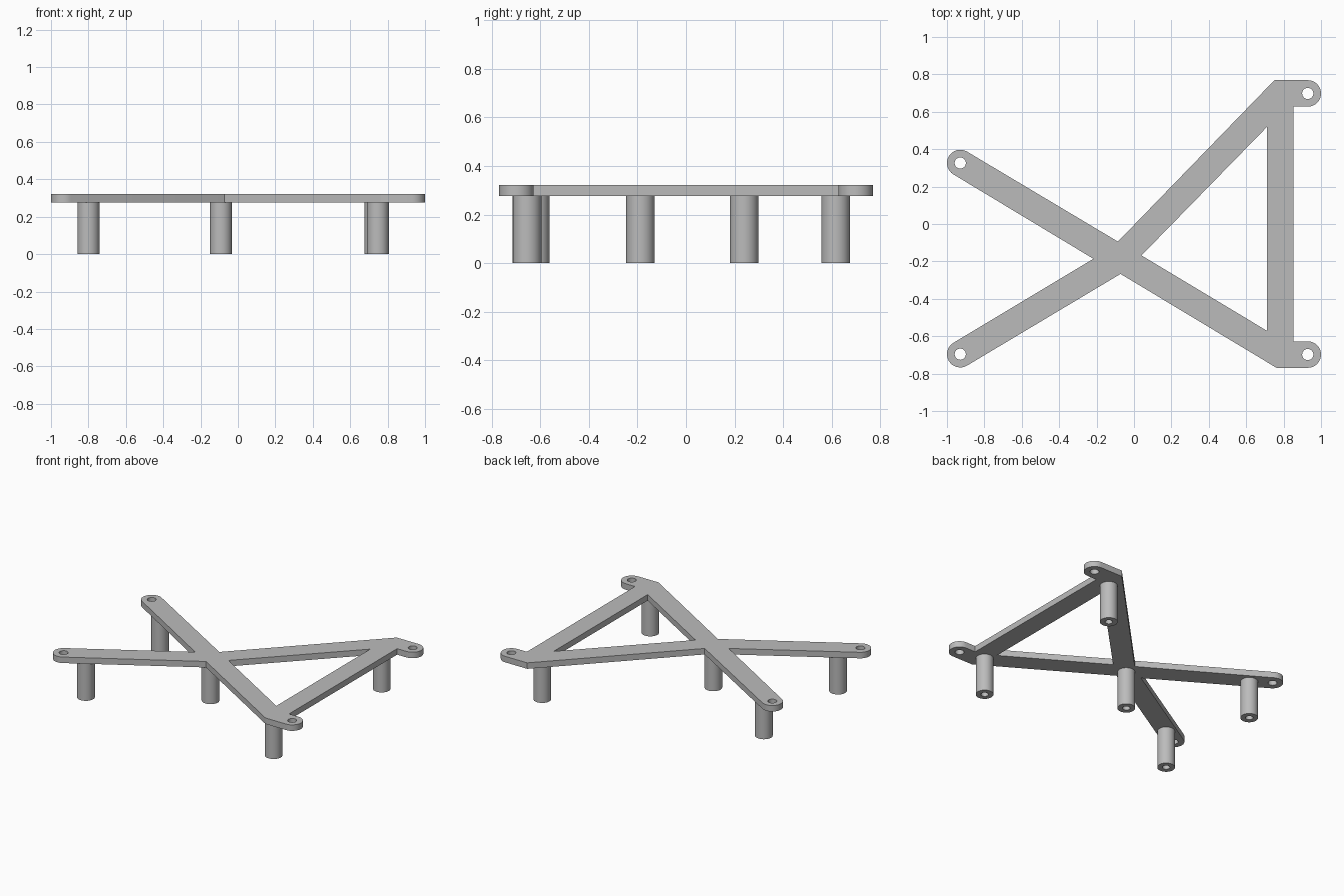
import bpy, bmesh
from math import sin, cos, radians, pi

if "Cube" in bpy.data.objects:
    bpy.data.objects.remove(bpy.data.objects["Cube"])

PLATE_BOTTOM, PLATE_TOP = 0.277, 0.321
LUG_R, HOLE_R = 0.071, 0.03
POST_R, BORE_R = 0.059, 0.025

grey = bpy.data.materials.new("grey")
grey.diffuse_color = (0.5, 0.5, 0.5, 1)
grey.use_nodes = True
grey.node_tree.nodes["Principled BSDF"].inputs["Base Color"].default_value = grey.diffuse_color


def arc(centre, r, start, end, n=16):
    """Points on an arc, angles in degrees."""
    pts = []
    for i in range(n + 1):
        a = radians(start + (end - start) * i / n)
        pts.append((centre[0] + r * cos(a), centre[1] + r * sin(a)))
    return pts


def finish(obj):
    obj.data.materials.clear()
    obj.data.materials.append(grey)
    bpy.ops.object.select_all(action='DESELECT')
    obj.select_set(True)
    bpy.context.view_layer.objects.active = obj
    bpy.ops.object.shade_smooth_by_angle(angle=radians(30))


# Mounting lugs at the four ends of the frame
right_back, right_front = (0.929, 0.698), (0.929, -0.698)
left_back, left_front = (-0.929, 0.326), (-0.929, -0.696)
lugs = [right_back, right_front, left_back, left_front]

# Frame outline, counter-clockwise from the front right corner
outline = [(0.762, -0.769)]
outline += arc(right_front, LUG_R, -90, 90)
outline += [(0.853, -0.627), (0.853, 0.627)]
outline += arc(right_back, LUG_R, -90, 90)
outline += [(0.751, 0.769), (-0.086, -0.094)]
outline += arc(left_back, LUG_R, 59.2, 239.2)
outline += [(-0.217, -0.186)]
outline += arc(left_front, LUG_R, 120.8, 300.8)
outline += [(-0.072, -0.267)]

# Triangular opening and screw holes
loops = [outline, [(0.711, 0.519), (0.711, -0.571), (0.04, -0.168)]]
loops += [arc(c, HOLE_R, 0, 345, 23) for c in lugs]

# Flat frame: filled outline with thickness
curve = bpy.data.curves.new("frame_plate", 'CURVE')
curve.dimensions = '2D'
curve.fill_mode = 'BOTH'
curve.extrude = (PLATE_TOP - PLATE_BOTTOM) / 2
for pts in loops:
    spline = curve.splines.new('POLY')
    spline.points.add(len(pts) - 1)
    for p, (x, y) in zip(spline.points, pts):
        p.co = (x, y, 0, 1)
    spline.use_cyclic_u = True
plate = bpy.data.objects.new("frame_plate", curve)
bpy.context.collection.objects.link(plate)
plate.location.z = (PLATE_TOP + PLATE_BOTTOM) / 2
plate.select_set(True)
bpy.context.view_layer.objects.active = plate
bpy.ops.object.convert(target='MESH')
plate = bpy.context.view_layer.objects.active
bm = bmesh.new()
bm.from_mesh(plate.data)
bmesh.ops.remove_doubles(bm, verts=bm.verts, dist=0.0001)
bmesh.ops.recalc_face_normals(bm, faces=bm.faces)
bm.to_mesh(plate.data)
bm.free()
finish(plate)


def standoff(name, x, y):
    """Hollow round post, made by turning a ring section."""
    bm = bmesh.new()
    section = [(BORE_R, 0), (POST_R, 0), (POST_R, PLATE_BOTTOM), (BORE_R, PLATE_BOTTOM)]
    verts = [bm.verts.new((r, 0, z)) for r, z in section]
    edges = [bm.edges.new((verts[i], verts[(i + 1) % 4])) for i in range(4)]
    bmesh.ops.spin(bm, geom=verts + edges, cent=(0, 0, 0), axis=(0, 0, 1),
                   angle=2 * pi, steps=32, use_merge=True)
    bmesh.ops.remove_doubles(bm, verts=bm.verts, dist=0.0001)
    bmesh.ops.recalc_face_normals(bm, faces=bm.faces)
    mesh = bpy.data.meshes.new(name)
    bm.to_mesh(mesh)
    bm.free()
    obj = bpy.data.objects.new(name, mesh)
    obj.location = (x, y, 0)
    bpy.context.collection.objects.link(obj)
    finish(obj)


# Standoffs under each arm and the crossing
standoff("standoff_left_back", -0.80, 0.239)
standoff("standoff_left_front", -0.80, -0.621)
standoff("standoff_centre", -0.091, -0.188)
standoff("standoff_right_back", 0.736, 0.616)
standoff("standoff_right_front", 0.748, -0.654)
